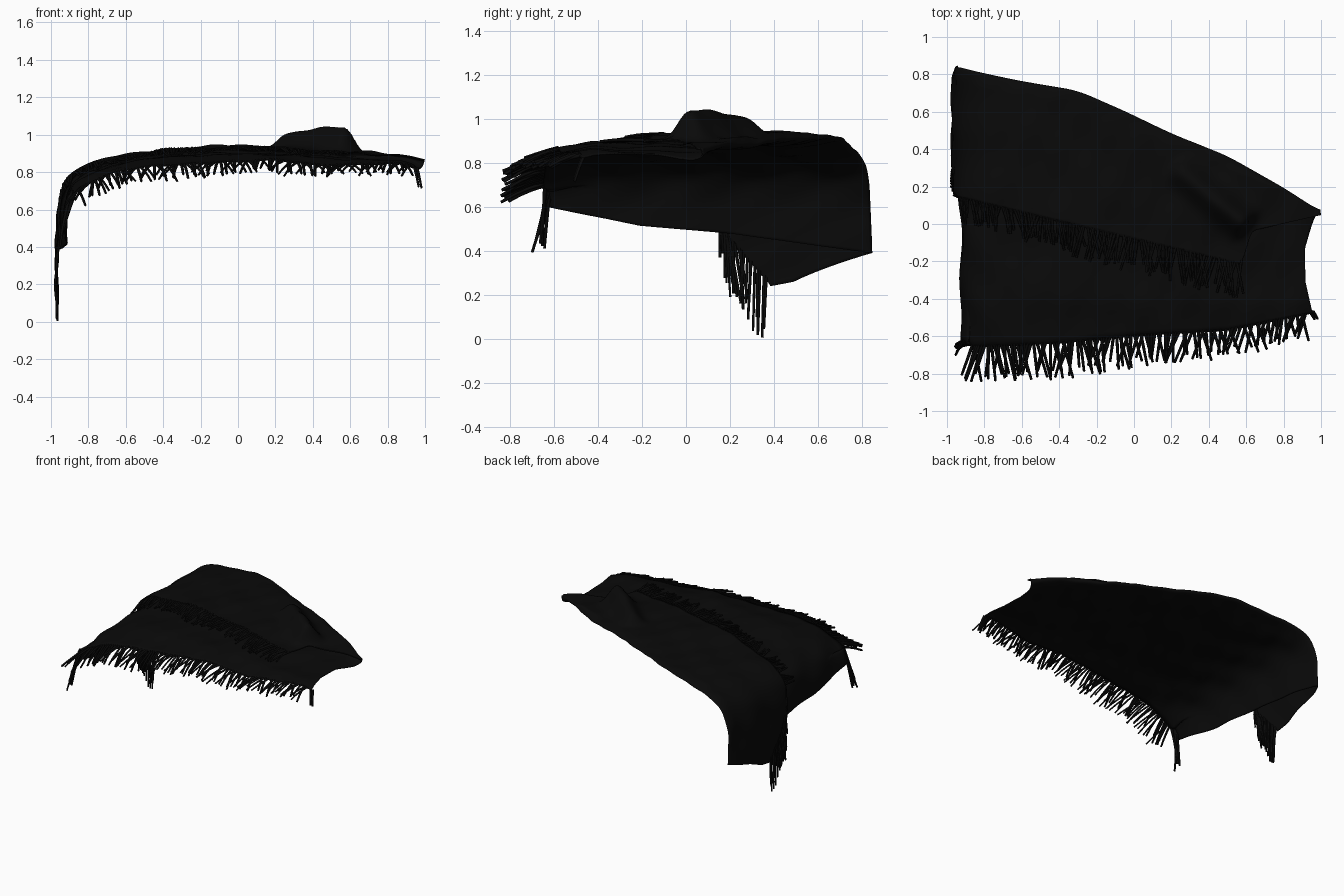
import bpy, bmesh, math, random
from mathutils import Vector

random.seed(4)
if "Cube" in bpy.data.objects:
    bpy.data.objects.remove(bpy.data.objects["Cube"])


def make_material(name, value):
    mat = bpy.data.materials.new(name)
    mat.use_nodes = True
    colour = (value, value, value, 1)
    mat.diffuse_color = colour
    mat.node_tree.nodes["Principled BSDF"].inputs["Base Color"].default_value = colour
    return mat


black = make_material("black wool", 0.0028)


def lerp(table, t):
    if t <= table[0][0]:
        return table[0][1]
    for (a, p), (b, q) in zip(table, table[1:]):
        if t <= b:
            return p + (q - p) * (t - a) / (b - a)
    return table[-1][1]


def curve_at(table, t, width=0.04):
    return sum(lerp(table, t + width * k / 2) for k in range(-2, 3)) / 5


# Drape path: distance from the left end, over the top and down the right side
PATH_X = [(-1, 2), (1.65, -.65), (1.81, -.8), (1.92, -.89), (2.01, -.93),
          (2.11, -.945), (2.29, -.948), (2.8, -.952)]
PATH_Z = [(-.05, .82), (.1, .87), (.3, .885), (.8, .91), (1.1, .917), (1.4, .895),
          (1.65, .86), (1.81, .82), (1.92, .76), (2.01, .68), (2.11, .58), (2.8, -.11)]
# Outlines in plan along that path
BACK = [(0, .06), (.2, .19), (.5, .36), (.8, .48), (1.05, .60), (1.3, .71),
        (1.6, .76), (1.95, .83), (2.3, .845)]
FRONT_LOWER = [(0, -.47), (.1, -.49), (.5, -.57), (1, -.60), (1.4, -.64), (1.9, -.66), (2.1, -.62)]
FRONT_UPPER = [(0, .05), (.38, -.04), (.42, -.22), (1.9, .13), (2.0, .14), (2.21, .17), (2.45, .39)]
# Where each row starts and ends, from the fold (0) to the free edge (1)
START_LOWER = [(0, .01), (.4, .08), (.7, .08), (1, .04)]
END_LOWER = [(0, 2.3), (.44, 2.21), (.72, 2.175), (1, 2.09)]
END_UPPER = [(0, 2.3), (.75, 2.43), (1, 2.45)]


def wrinkles(a, y, layer):
    p = layer * 1.7
    return (.006 * math.sin(9 * a + 5 * y + p + 2 * math.sin(4 * y))
            + .004 * math.sin(19 * y - 8 * a + 1.5 * math.sin(6 * a + p))
            + .0025 * math.sin(31 * a + 17 * y + p))


def rolled_ridge(x, y):
    """Raised, rolled fold on the upper layer."""
    start, way = Vector((.24, .29)), Vector((.36, -.30))
    length = way.length
    way.normalize()
    rel = Vector((x, y)) - start
    t = rel.dot(way)
    d = rel.x * way.y - rel.y * way.x
    ends = 1 / (1 + math.exp(-(t + .02) * 60)) / (1 + math.exp((t - length) * 80))
    return (.09 + .04 * min(max(t / length, 0), 1)) * ends * math.exp(-(d / .075) ** 2)


def cloth_point(a, y, offset, layer):
    x, z = curve_at(PATH_X, a), curve_at(PATH_Z, a)
    tangent = Vector((curve_at(PATH_X, a + .02) - x, 0, curve_at(PATH_Z, a + .02) - z))
    normal = Vector((tangent.z, 0, -tangent.x)).normalized()
    p = Vector((x, y, z)) + normal * (offset + wrinkles(a, y, layer))
    if normal.z > .4:
        p.z -= .04 * min(max((-.42 - y) / .22, 0), 1)
    if layer > 0:
        p.z += rolled_ridge(x, y)
    return p


def finish(obj):
    bpy.ops.object.select_all(action='DESELECT')
    bpy.context.view_layer.objects.active = obj
    obj.select_set(True)


# Folded blanket: lower layer, back fold and upper layer as one sheet
COLS, ROWS = 170, 45
bm = bmesh.new()
grid = []
for j in range(-ROWS, ROWS + 1):
    v, layer = abs(j) / ROWS, (1 if j > 0 else -1)
    v = v ** 1.3
    blend = min(1, v / .1)
    offset = (.018 if j > 0 else -.024) * math.sqrt(blend)
    front = FRONT_UPPER if j > 0 else FRONT_LOWER
    first = .01 if j > 0 else lerp(START_LOWER, v)
    last = lerp(END_UPPER if j > 0 else END_LOWER, v)
    row = []
    for i in range(COLS + 1):
        a = first + (last - first) * i / COLS
        back = curve_at(BACK, a, .06)
        y = back + (curve_at(front, a, .02) - back) * v
        low = cloth_point(a, y, offset, -1)
        row.append(bm.verts.new(low.lerp(cloth_point(a, y, offset, 1), blend) if layer > 0 else low))
    grid.append(row)
for r, s in zip(grid, grid[1:]):
    for i in range(COLS):
        bm.faces.new((r[i], s[i], s[i + 1], r[i + 1]))
bmesh.ops.recalc_face_normals(bm, faces=bm.faces)
mesh = bpy.data.meshes.new("folded_blanket")
bm.to_mesh(mesh)
bm.free()
blanket = bpy.data.objects.new("folded_blanket", mesh)
bpy.context.collection.objects.link(blanket)
mesh.materials.append(black)
thick = blanket.modifiers.new("cloth thickness", 'SOLIDIFY')
thick.thickness = .007
thick.offset = 0
finish(blanket)
bpy.ops.object.shade_smooth()


def make_fringe(name, strands, radius):
    data = bpy.data.curves.new(name, 'CURVE')
    data.dimensions = '3D'
    data.bevel_depth = radius
    data.bevel_resolution = 0
    data.use_fill_caps = True
    for points in strands:
        spline = data.splines.new('POLY')
        spline.points.add(len(points) - 1)
        for k, p in enumerate(points):
            spline.points[k].co = (*p, 1)
            spline.points[k].radius = 1 - .25 * k / (len(points) - 1)
    data.materials.append(black)
    obj = bpy.data.objects.new(name, data)
    bpy.context.collection.objects.link(obj)
    finish(obj)
    bpy.ops.object.convert(target='MESH')


# Fringe spreading from the front edge and drooping at both corners
strands = []
N = 125
for i in range(N):
    a = max(.03, .04 + 2.03 * (i + random.uniform(-.4, .4)) / N)
    root = cloth_point(a, curve_at(FRONT_LOWER, a, .02) + .01, -.024, -1)
    size = random.uniform(.75, 1.1)
    sag = random.uniform(.01, .04)
    if a > 1.93:
        way = Vector((-.95 - root.x, random.uniform(-.08, 0), -.21))
    elif a < .06:
        way = Vector((.03, -.05, -.11))
    else:
        reach = .13 + .035 * min(a, 1.5)
        way = Vector((random.uniform(-.07, .06), -reach, -.02 - .015 * a))
    strands.append([root + way * size * t - Vector((0, 0, sag * t * t)) for t in (0, .33, .67, 1)])
make_fringe("front_fringe", strands, .009)

# Fringe of the upper layer, lying on the top and hanging down the side
strands = []
N = 130
for i in range(N):
    a = .43 + 2.0 * (i + random.uniform(-.4, .4)) / N
    y = curve_at(FRONT_UPPER, a, .02)
    size = random.uniform(.75, 1.1)
    if a > 1.98:
        da, dy = .28, random.uniform(0, .06) * (1 if a < 2.3 else -.4)
    else:
        da, dy = random.uniform(-.05, .06), -.2 + .035 * a
    strands.append([cloth_point(min(a + da * size * t, 2.685), y + .01 + dy * size * t,
                                .018 - .02 * t * (a < 1.98), 1) for t in (0, .33, .67, 1)])
make_fringe("upper_fringe", strands, .0085)
